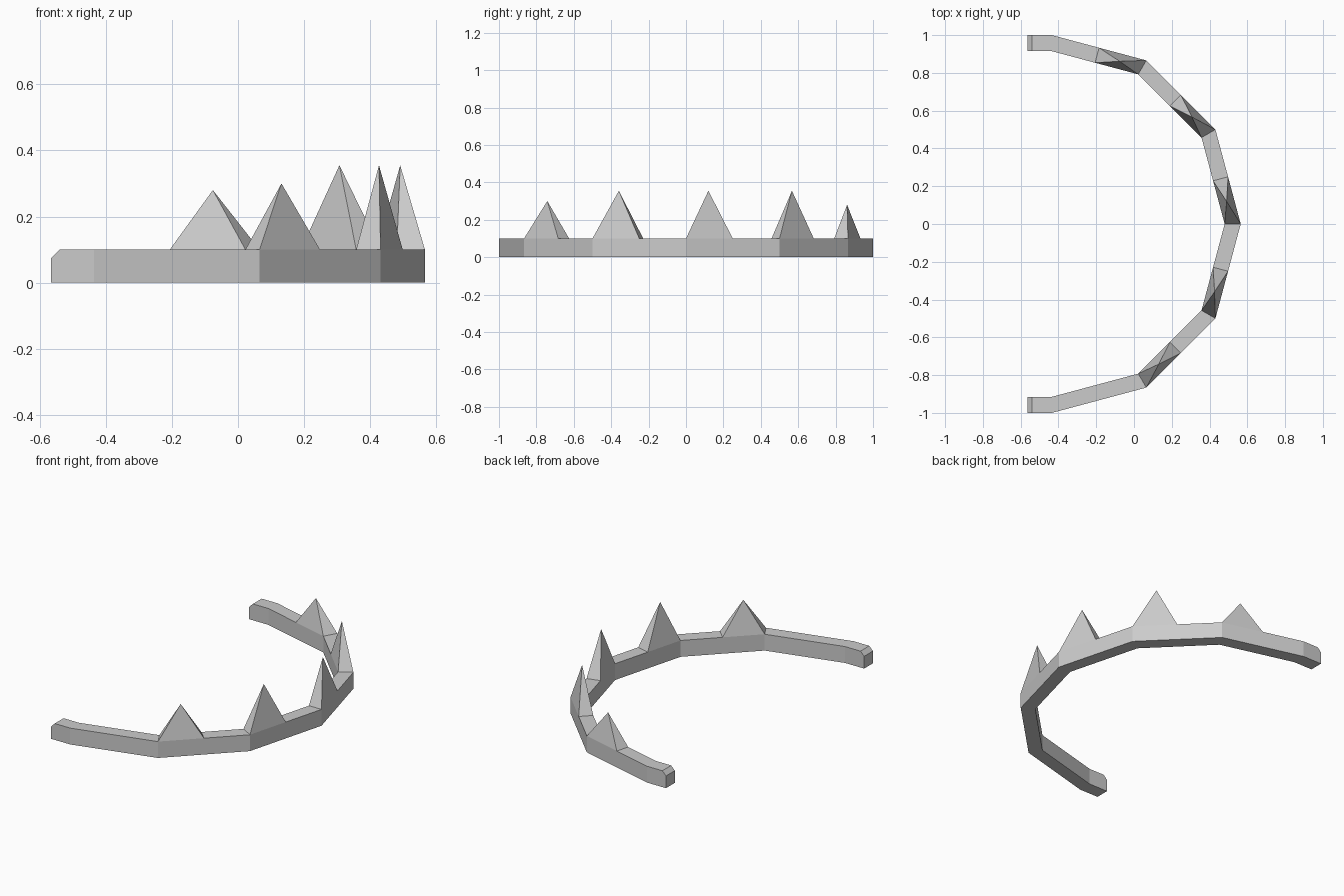
import bpy, bmesh
from math import radians, sin, cos
from mathutils import Vector

cube = bpy.data.objects.get("Cube")
if cube:
    bpy.data.objects.remove(cube, do_unlink=True)

CENTRE_X, OUTER, INNER, HEIGHT = -0.435, 1.0, 0.915, 0.1

# One flat grey for the whole piece
grey = bpy.data.materials.new("grey")
grey.use_nodes = True
colour = (0.6, 0.6, 0.6, 1.0)
grey.diffuse_color = colour
grey.node_tree.nodes["Principled BSDF"].inputs["Base Color"].default_value = colour


def corner(radius, step):
    """Corner of a twelve-sided ring, step counted from the middle of the arc."""
    a = radians(30 * step)
    return Vector((CENTRE_X + radius * cos(a), radius * sin(a), 0))


def ring_point(radius, step):
    """Point on the ring; half steps lie midway along a straight side."""
    low = int(step // 1)
    return corner(radius, low).lerp(corner(radius, low + 1), step - low)


def straight_end(side):
    """Stations of a straight tip with a chamfered top, from the tip inward."""
    return [(Vector((x, side * OUTER, 0)), Vector((x, side * INNER, 0)), z)
            for x, z in ((-0.565, 0.075), (-0.54, HEIGHT))]


# Stations along the band: outer point, inner point, top height
steps = [-3, -2, -1.5, -1, -0.5, 0, 0.5, 1, 1.5, 2, 2.5, 3]
arc = [(ring_point(OUTER, s), ring_point(INNER, s), HEIGHT) for s in steps]
stations = straight_end(-1) + arc + straight_end(1)[::-1]

# Spike heights by the step where each spike begins
spikes = {-2: 0.30, -1: 0.355, 0: 0.355, 1: 0.355, 2: 0.28}

bm = bmesh.new()
sections = []
for outer, inner, top in stations:
    up = Vector((0, 0, top))
    sections.append([bm.verts.new(p) for p in (outer, outer + up, inner + up, inner)])

# Band sides, with a pyramid in place of the top face where a spike stands
for i, (a, b) in enumerate(zip(sections, sections[1:])):
    step = steps[i - 2] if 2 <= i < len(steps) + 2 else None
    for k in range(4):
        n = (k + 1) % 4
        quad = [a[k], a[n], b[n], b[k]]
        if k == 1 and step in spikes:
            tip = sum((v.co for v in quad), Vector()) / 4
            tip.z = spikes[step]
            apex = bm.verts.new(tip)
            for p, q in zip(quad, quad[1:] + quad[:1]):
                bm.faces.new((p, q, apex))
        else:
            bm.faces.new(quad)

# End caps
bm.faces.new(sections[0])
bm.faces.new(sections[-1])
bmesh.ops.recalc_face_normals(bm, faces=bm.faces)

mesh = bpy.data.meshes.new("spiked_band")
bm.to_mesh(mesh)
bm.free()
mesh.materials.append(grey)
band = bpy.data.objects.new("spiked_band", mesh)
bpy.context.collection.objects.link(band)
